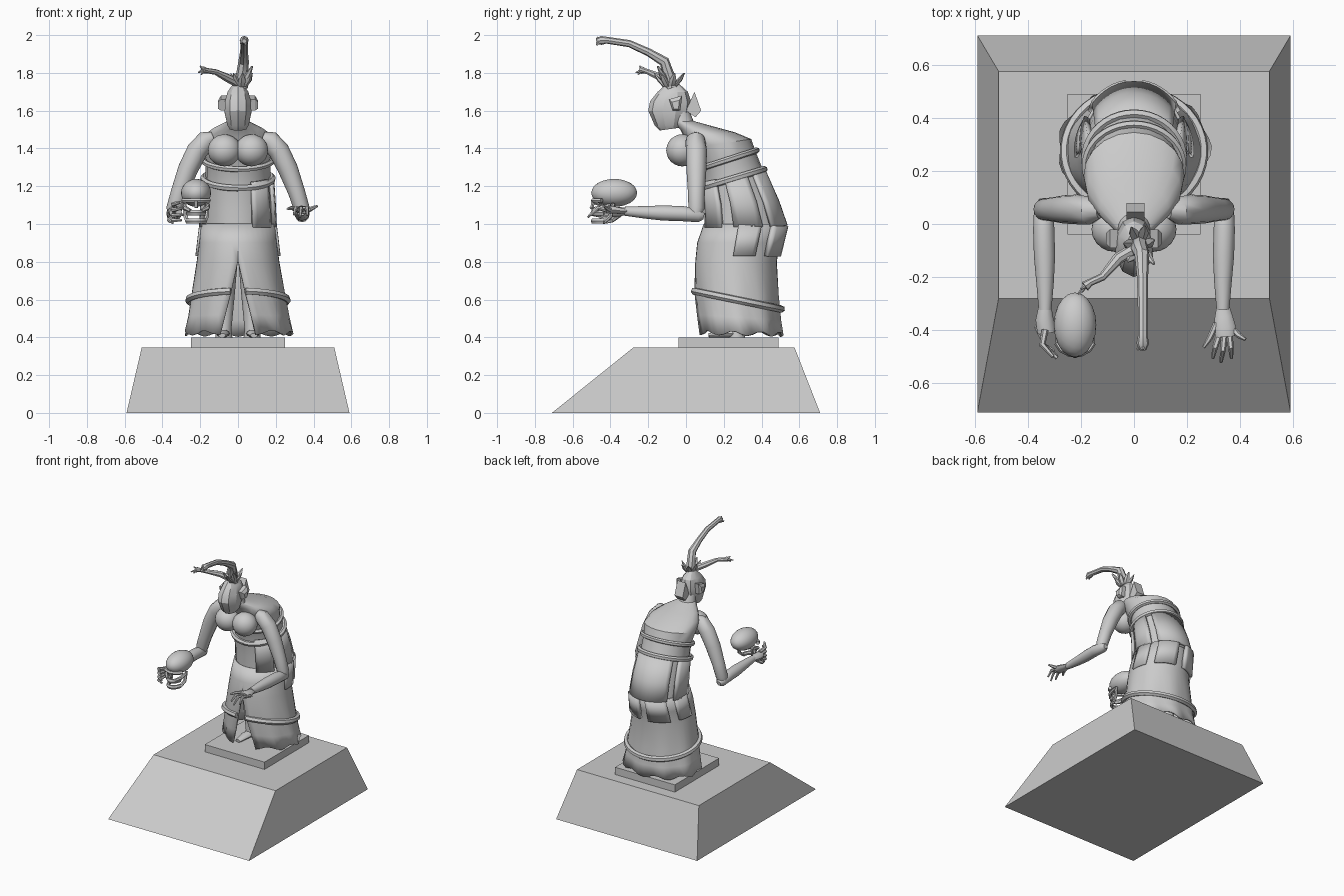
import bpy, bmesh, math
from mathutils import Vector, Matrix

def finish(bm, name, angle=40):
    bmesh.ops.remove_doubles(bm, verts=bm.verts, dist=0.0003)
    bmesh.ops.recalc_face_normals(bm, faces=bm.faces)
    me = bpy.data.meshes.new(name)
    bm.to_mesh(me)
    bm.free()
    me.polygons.foreach_set("use_smooth", [True] * len(me.polygons))
    me.set_sharp_from_angle(angle=math.radians(angle))
    ob = bpy.data.objects.new(name, me)
    bpy.context.collection.objects.link(ob)
    return ob

def skin(name, rows, closed=True, caps=True, angle=40):
    bm = bmesh.new()
    vs = [[bm.verts.new(p) for p in r] for r in rows]
    n = len(vs[0])
    for a, b in zip(vs, vs[1:]):
        for i in range(n if closed else n - 1):
            j = (i + 1) % n
            bm.faces.new((a[i], a[j], b[j], b[i]))
    if caps and closed:
        bm.faces.new(vs[0])
        bm.faces.new(vs[-1])
    return finish(bm, name, angle)

def on_ring(sec, a, grow=0.0):
    """Point on a tilted oval: front (y,z), back (y,z), half width; a = 0 is the front."""
    yf, zf, yb, zb, rx = sec
    t = (1 - math.cos(a)) / 2
    yf, yb = yf - grow, yb + grow
    return Vector(((rx + grow) * math.sin(a), yf + (yb - yf) * t, zf + (zb - zf) * t))

def loft(name, secs, n=16, angle=40):
    return skin(name, [[on_ring(s, 2 * math.pi * i / n) for i in range(n)] for s in secs], angle=angle)

def sheet(name, secs, a0, a1, n, thick, grow=0.0):
    rows = [[on_ring(s, a0 + (a1 - a0) * i / n, grow) for i in range(n + 1)] for s in secs]
    ob = skin(name, rows, closed=False)
    m = ob.modifiers.new("thickness", 'SOLIDIFY')
    m.thickness, m.offset = thick, 0
    return ob

def tube(name, pts, n=10, flat=1.0):
    """Sweep through (x, y, z, radius) points; flat squashes the section vertically."""
    P = [Vector(p[:3]) for p in pts]
    rows, u = [], None
    for i, p in enumerate(P):
        d = (P[min(i + 1, len(P) - 1)] - P[max(i - 1, 0)]).normalized()
        if u is None:
            u = d.cross(Vector((0, 0, 1)))
            if u.length < 0.2:
                u = Vector((1, 0, 0))
        u = (u - d * u.dot(d)).normalized()
        v = d.cross(u)
        r = pts[i][3]
        rows.append([p + u * r * math.cos(2 * math.pi * k / n) + v * r * flat * math.sin(2 * math.pi * k / n)
                     for k in range(n)])
    return skin(name, rows)

def frustum(name, lo, hi):
    """Each of lo and hi: half width, y min, y max, z."""
    return skin(name, [[(-w, y0, z), (w, y0, z), (w, y1, z), (-w, y1, z)] for w, y0, y1, z in (lo, hi)], angle=20)

def ball(name, c, s, sub=3):
    bm = bmesh.new()
    bmesh.ops.create_icosphere(bm, subdivisions=sub, radius=1,
                               matrix=Matrix.Translation(c) @ Matrix.Diagonal((*s, 1)))
    return finish(bm, name)

# Pedestal
frustum("pedestal", (.59, -.71, .71, 0), (.51, -.28, .575, .345))
frustum("plinth_slab", (.25, -.04, .49, .345), (.25, -.04, .49, .4))

# Torso leaning forward, with neck
loft("torso", [(.10, .97, .515, .98, .185), (.10, 1.08, .485, 1.11, .183), (.09, 1.2, .41, 1.28, .172),
               (.07, 1.30, .37, 1.38, .172), (.02, 1.40, .345, 1.45, .19), (-.01, 1.46, .26, 1.485, .178),
               (-.03, 1.50, .15, 1.515, .13), (-.07, 1.54, .04, 1.545, .06), (-.09, 1.62, .01, 1.62, .05)], 20)
for s in (-1, 1):
    ball("bust", (s * .072, -.02, 1.39), (.088, .085, .085))

# Skirt with front slit and rippled hem
secs = [(.10, 1.0, .51, 1.0, .19, .0), (.065, .9, .49, .9, .2, .0), (.055, .8, .475, .8, .213, .004),
        (.05, .64, .485, .62, .242, .15), (.06, .52, .495, .49, .262, .26), (.065, .425, .505, .415, .28, .34)]
rows = []
for k, s in enumerate(secs):
    g, row = s[5], []
    for i in range(41):
        a = g + (2 * math.pi - 2 * g) * i / 40
        w = max(0, k - 2) / 3
        p = on_ring(s[:5], a, .008 * w * math.sin(9 * a))
        p.z += .012 * math.cos(9 * a) * (k == 5)
        row.append(p)
    rows.append(row)
skirt = skin("skirt", rows, closed=False)
m = skirt.modifiers.new("thickness", 'SOLIDIFY')
m.thickness, m.offset = .012, 0

# Legs seen through the slit
for s in (-1, 1):
    tube("leg", [(s * .07, .28, .95, .08), (s * .075, .27, .65, .06), (s * .075, .27, .44, .04), (s * .075, .27, .4, .045)])
    tube("foot", [(s * .075, .30, .42, .035), (s * .08, .2, .42, .035), (s * .085, .12, .41, .02)], flat=.6)

# Belts
def belt(name, sec, g, r, grow):
    pts = [(*on_ring(sec, g + (2 * math.pi - 2 * g) * i / 40, grow), r) for i in range(41)]
    tube(name, pts, 6)
belt("chest_belt", (.075, 1.29, .365, 1.39, .172), 0, .016, .01)
belt("waist_belt", (.09, 1.19, .405, 1.29, .172), 0, .018, .01)
belt("skirt_belt", (.052, .645, .495, .55, .25), .15, .02, .01)

# Hip flaps and hanging panels over the robe
hip = [(.09, 1.0, .525, .99, .192), (.07, .83, .485, .83, .212)]
for s in (-1, 1):
    sheet("hip_flap", hip, math.pi + s * .15, math.pi + s * .85, 6, .025, .008)
    sheet("side_flap", hip, math.pi + s * 1.15, math.pi + s * 1.7, 6, .02, .004)
body = [(.09, 1.22, .405, 1.29, .172), (.10, 1.1, .48, 1.12, .182), (.10, .98, .525, .99, .188)]
sheet("back_panel", body, math.pi - .9, math.pi + .9, 12, .016, .006)
sheet("front_panel", body, .4, 1.0, 5, .02, .01)
sheet("side_panel", body, 1.3, 2.0, 5, .02, .008)
sheet("side_panel", body, -2.0, -1.3, 5, .02, .008)

# Head, ears and comb
loft("head", [(-.14, 1.495, -.03, 1.51, .045), (-.165, 1.52, -.01, 1.53, .06), (-.2, 1.6, .02, 1.58, .074),
              (-.19, 1.65, .03, 1.64, .073), (-.15, 1.70, .01, 1.70, .058), (-.10, 1.745, -.04, 1.745, .025)], 10, 25)
for s in (-1, 1):
    skin("ear", [[(s * x, y, z) for y, z in ((-.09, 1.66), (-.02, 1.68), (-.03, 1.60), (-.07, 1.60))] for x in (.06, .09)]
         + [[(s * .105, y, z) for y, z in ((-.075, 1.645), (-.035, 1.655), (-.04, 1.61), (-.065, 1.61))]], angle=20)
skin("comb", [[(x, y, z) for y, z in ((.0, 1.6), (.045, 1.70), (.08, 1.60), (.05, 1.565))] for x in (-.028, .04)], angle=20)

# Crown of leaves
for i in range(7):
    a = 2 * math.pi * i / 7 + .3
    c, s = math.cos(a), math.sin(a)
    tube("crown_leaf", [(.02 + .02 * c, -.085 + .03 * s, 1.73, .018), (.02 + .045 * c, -.085 + .06 * s, 1.765, .02),
                        (.02 + .06 * c, -.085 + .085 * s, 1.80, .003)], 5, .5)

# Branching horns with small forked tips
tube("tall_horn", [(.02, -.075, 1.72, .032), (.02, -.09, 1.78, .032), (.03, -.115, 1.86, .028), (.032, -.2, 1.91, .021),
                   (.033, -.3, 1.955, .019), (.033, -.42, 1.973, .018), (.033, -.45, 1.972, .024), (.033, -.475, 1.968, .012)], 8)
tube("side_horn", [(.01, -.09, 1.74, .024), (-.06, -.13, 1.775, .022), (-.12, -.2, 1.805, .015),
                   (-.165, -.22, 1.812, .014), (-.185, -.235, 1.815, .02)], 8)
for dx, dz in ((0, .02), (-.02, -.015), (.01, -.025)):
    tube("side_horn_prong", [(-.18, -.23, 1.815, .01), (-.2 + dx * .5, -.245 - abs(dx), 1.817 + dz, .004)], 5)
    tube("tall_horn_prong", [(.033, -.45, 1.97, .012), (.033 + dx, -.473, 1.97 + dz * .9, .005)], 5)
tube("short_horn", [(.03, -.1, 1.74, .02), (.055, -.125, 1.79, .016), (.075, -.15, 1.835, .005)], 6)

# Arms
for s in (-1, 1):
    tube("upper_arm", [(s * x, y, z, r) for x, y, z, r in (
        (.13, .05, 1.46, .03), (.165, .05, 1.445, .052), (.215, .055, 1.39, .056), (.265, .055, 1.29, .053),
        (.31, .055, 1.17, .045), (.338, .055, 1.08, .042), (.343, .05, 1.04, .03))], 12)
    tube("forearm", [(s * x, y, z, r) for x, y, z, r in (
        (.34, .095, 1.04, .016), (.34, .07, 1.045, .036), (.34, -.02, 1.055, .04), (.337, -.12, 1.058, .04),
        (.335, -.22, 1.062, .033), (.335, -.325, 1.068, .024))], 12)

# Open hand
tube("open_palm", [(.335, -.31, 1.068, .024), (.338, -.35, 1.07, .034), (.342, -.39, 1.075, .042), (.345, -.425, 1.075, .038)], 10, .5)
for x0, y0, x1, y1, x2, y2, z2 in ((.31, -.375, .285, -.43, .262, -.465, 1.08), (.32, -.42, .305, -.465, .297, -.505, 1.05),
                                   (.34, -.425, .335, -.475, .328, -.52, 1.035), (.36, -.42, .365, -.465, .367, -.505, 1.045),
                                   (.375, -.4, .395, -.42, .42, -.435, 1.095)):
    tube("open_finger", [(x0, y0, 1.073, .012), (x1, y1, 1.085, .011), (x2, y2, z2, .006)], 6)

# Hand cupping the skull
tube("holding_palm", [(-.335, -.31, 1.068, .024), (-.337, -.36, 1.065, .034), (-.33, -.41, 1.06, .034)], 10, .8)
for z0, z1, x2, y2, z2 in ((1.09, 1.105, -.305, -.5, 1.115), (1.07, 1.075, -.29, -.505, 1.085),
                           (1.05, 1.045, -.29, -.5, 1.05), (1.035, 1.02, -.3, -.48, 1.02)):
    tube("holding_finger", [(-.335, -.4, z0, .013), (-.345, -.455, z1, .012), (x2, y2, z2, .007)], 6)
tube("holding_thumb", [(-.335, -.35, 1.05, .013), (-.365, -.39, 1.02, .012), (-.345, -.44, 1.005, .006)], 6)

# Skull: cranium, brow, nose bridge, cheekbones and jaws
X = -.222
ball("cranium", (X, -.38, 1.165), (.08, .122, .074))
tube("brow", [(X + .07 * math.sin(t), -.43 - .06 * math.cos(t), 1.125, .013) for t in (-1.3, -.8, -.3, 0, .3, .8, 1.3)], 6)
tube("nose_bridge", [(X, -.49, 1.125, .012), (X, -.498, 1.085, .009)], 6)
for name, w, z, r, f in (("upper_jaw", .042, 1.06, .013, 1.3), ("lower_jaw", .046, 1.015, .012, 1.3)):
    tube(name, [(X + w * math.sin(t), -.43 - .062 * math.cos(t), z, r) for t in (-1.5, -1, -.5, 0, .5, 1, 1.5)], 6, f)
for s in (-1, 1):
    tube("cheekbone", [(X + s * .065, -.4, 1.1, .01), (X + s * .06, -.455, 1.085, .013), (X + s * .03, -.485, 1.07, .01)], 6)
    tube("jaw_branch", [(X + s * .046, -.43, 1.015, .012), (X + s * .056, -.4, 1.04, .012), (X + s * .06, -.385, 1.11, .01)], 6)
